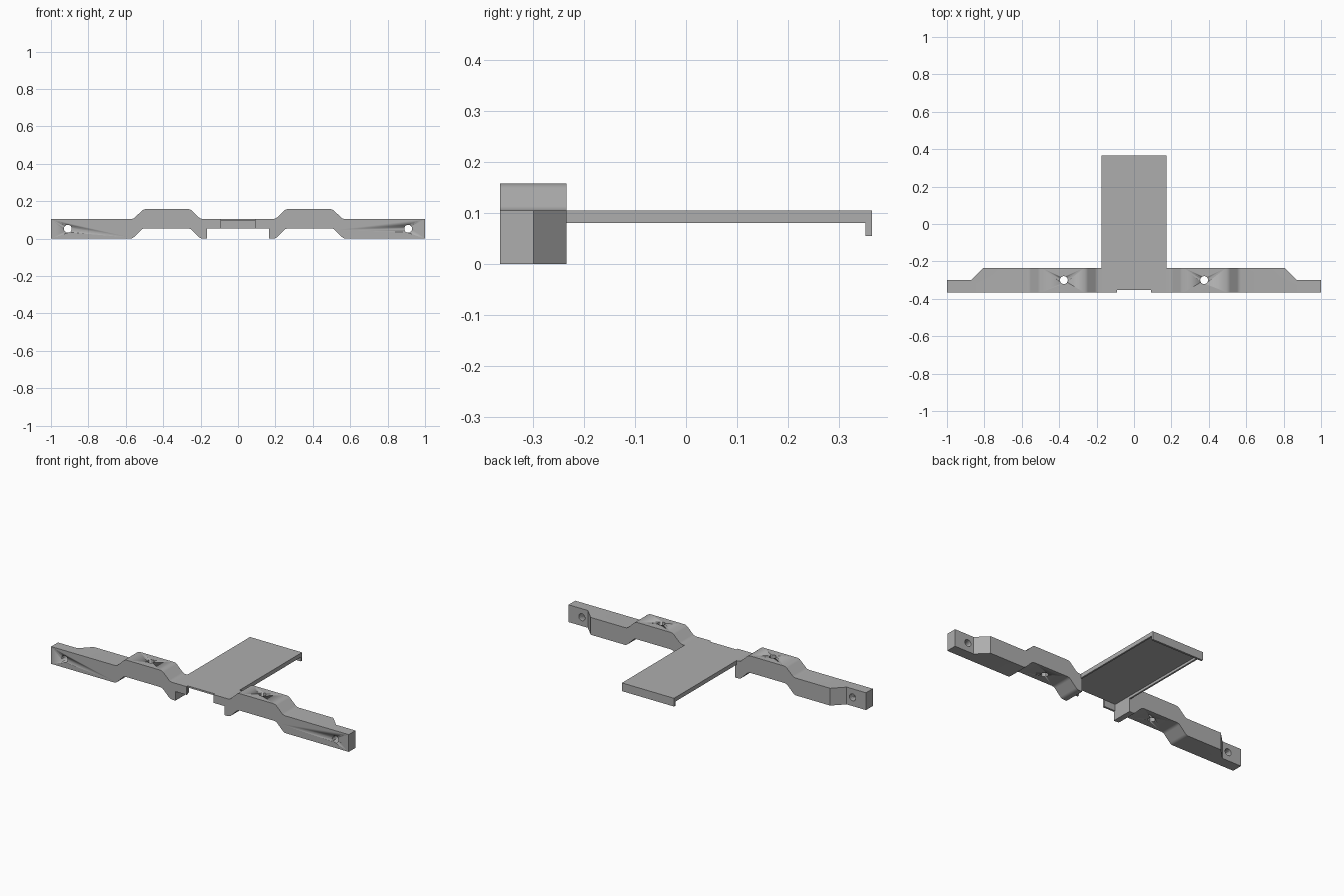
import bpy, bmesh, math

cube = bpy.data.objects.get("Cube")
if cube:
    bpy.data.objects.remove(cube, do_unlink=True)

grey = bpy.data.materials.new("plain grey")
grey.use_nodes = True
colour = (0.42, 0.42, 0.42, 1)
grey.diffuse_color = colour
grey.node_tree.nodes["Principled BSDF"].inputs["Base Color"].default_value = colour


def add_object(name, bm):
    bmesh.ops.recalc_face_normals(bm, faces=bm.faces)
    mesh = bpy.data.meshes.new(name)
    bm.to_mesh(mesh)
    bm.free()
    mesh.materials.append(grey)
    obj = bpy.data.objects.new(name, mesh)
    bpy.context.collection.objects.link(obj)
    return obj


def prism(points, offset):
    """Extrude a closed outline of 3D points along offset."""
    bm = bmesh.new()
    face = bm.faces.new([bm.verts.new(p) for p in points])
    out = bmesh.ops.extrude_face_region(bm, geom=[face], use_keep_orig=True)
    verts = [g for g in out["geom"] if isinstance(g, bmesh.types.BMVert)]
    bmesh.ops.translate(bm, verts=verts, vec=offset)
    bmesh.ops.recalc_face_normals(bm, faces=bm.faces)
    return bm


def box(name, x, y, z):
    outline = [(x[0], y[0], z[0]), (x[1], y[0], z[0]), (x[1], y[1], z[0]), (x[0], y[1], z[0])]
    return add_object(name, prism(outline, (0, 0, z[1] - z[0])))


def mirror(obj):
    mod = obj.modifiers.new("Mirror", 'MIRROR')
    mod.use_mirror_merge = False


def soften(bm, radius):
    """Round the shallow bends, leaving square corners crisp."""
    bends = [e for e in bm.edges if 0.2 < e.calc_face_angle(0) < 1.2]
    bmesh.ops.bevel(bm, geom=bends, offset=radius, segments=3, profile=0.5, affect='EDGES')


def cut(obj, cutter):
    cutter.hide_render = True
    cutter.hide_set(True)
    mod = obj.modifiers.new("Cut", 'BOOLEAN')
    mod.operation = 'DIFFERENCE'
    mod.solver = 'EXACT'
    mod.object = cutter


def hole(name, centre, turn):
    bm = bmesh.new()
    bmesh.ops.create_cone(bm, cap_ends=True, segments=32, radius1=0.021, radius2=0.021, depth=0.5)
    obj = add_object(name, bm)
    obj.location = centre
    obj.rotation_euler.x = turn
    return obj


FRONT, BAR_BACK, BACK = -0.365, -0.235, 0.365
TOP = 0.105

# Cranked mounting arm: left half, mirrored to the right
profile = [(0.165, 0), (0.20, 0), (0.255, 0.055), (0.51, 0.055), (0.565, 0), (1, 0),
           (1, TOP), (0.56, TOP), (0.505, 0.158), (0.255, 0.158), (0.20, TOP), (0.165, TOP)]
bm = prism([(x, FRONT, z) for x, z in profile], (0, BAR_BACK - FRONT, 0))
soften(bm, 0.012)
arm = add_object("mounting_arm", bm)

# Thinned outer end and the two screw holes
end = [(0.805, BAR_BACK), (0.87, -0.30), (1.1, -0.30), (1.1, -0.1), (0.805, -0.1)]
cut(arm, add_object("end_relief_cutter", prism([(x, y, -0.1) for x, y in end], (0, 0, 0.4))))
cut(arm, hole("end_hole_cutter", (0.91, -0.3, 0.053), math.pi / 2))
cut(arm, hole("top_hole_cutter", (0.375, -0.3, 0.1), 0))
mirror(arm)

# Thin shelf with side rims, rear lip and split front lip
box("shelf_plate", (-0.165, 0.165), (FRONT + 0.012, BACK - 0.012), (0.095, TOP))
box("rear_lip", (-0.175, 0.175), (BACK - 0.012, BACK), (0.055, TOP))
mirror(box("side_rim", (0.165, 0.175), (BAR_BACK, BACK - 0.012), (0.08, TOP)))
mirror(box("front_lip", (0.09, 0.165), (FRONT, FRONT + 0.012), (0.055, TOP)))

# Smooth the holes and bends
bpy.ops.object.select_all(action='DESELECT')
for obj in [arm] + [o for o in bpy.context.scene.objects if o.name.endswith("hole_cutter")]:
    for poly in obj.data.polygons:
        poly.use_smooth = True
arm.select_set(True)
bpy.context.view_layer.objects.active = arm
bpy.ops.object.shade_smooth_by_angle(angle=math.radians(30))
